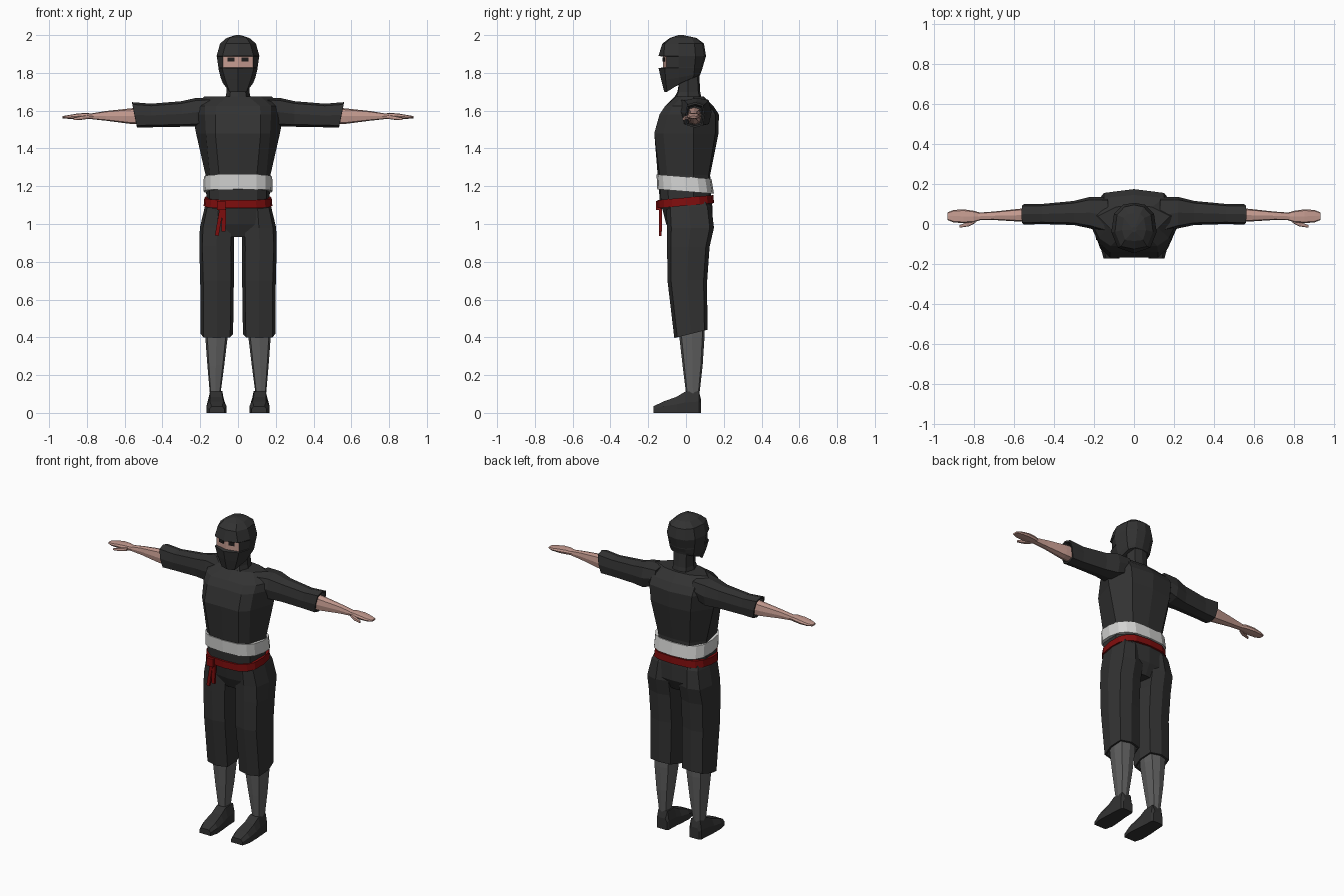
import bpy, math
from mathutils import Vector


def mat(name, r, g, b):
    m = bpy.data.materials.new(name)
    m.diffuse_color = (r, g, b, 1)
    return m


CLOTH = mat("black_cloth", 0.032, 0.032, 0.032)
GREY = mat("grey_wrap", 0.115, 0.115, 0.115)
WHITE = mat("white_sash", 0.66, 0.66, 0.65)
RED = mat("red_belt", 0.21, 0.004, 0.004)
SKIN = mat("skin", 0.56, 0.33, 0.28)
DARK = mat("eye_dark", 0.015, 0.013, 0.013)


def loft(name, rings, mats, side=1, rule=None):
    """Skin a list of closed rings and cap both ends."""
    n = len(rings[0])
    verts = [(p[0] * side, p[1], p[2]) for r in rings for p in r]
    faces = []
    for i in range(len(rings) - 1):
        for j in range(n):
            k = (j + 1) % n
            faces.append((i*n + j, i*n + k, (i+1)*n + k, (i+1)*n + j))
    faces.append(tuple(range(n))[::-1])
    faces.append(tuple((len(rings) - 1) * n + j for j in range(n)))
    if side < 0:
        faces = [f[::-1] for f in faces]
    me = bpy.data.meshes.new(name)
    me.from_pydata(verts, [], faces)
    for m in mats:
        me.materials.append(m)
    if rule:
        for f in me.polygons:
            f.material_index = rule(f.center)
    ob = bpy.data.objects.new(name, me)
    bpy.context.collection.objects.link(ob)
    return ob


def half(z, *pts):
    """Mirror a front-to-back half outline; a third value overrides z."""
    p = [(q[0], q[1], q[2] if len(q) > 2 else z) for q in pts]
    return p + [(-a, b, c) for a, b, c in p[-2:0:-1]]


def octagon(x0, x1, y0, y1):
    out = []
    for k in range(8):
        s = 1.0 if k % 2 == 0 else 1.16
        a = k * math.pi / 4
        out.append(((x0+x1)/2 + (x1-x0)/2 * s * math.cos(a),
                    (y0+y1)/2 + (y1-y0)/2 * s * math.sin(a)))
    return out


def level(z, x0, x1, y0, y1, tilt=0):
    return [(a, b, z + tilt * b) for a, b in octagon(x0, x1, y0, y1)]


def section(x, y0, y1, z0, z1, lean=0):
    m = (z0 + z1) / 2
    return [(x + lean * (b - m), a, b) for a, b in octagon(y0, y1, z0, z1)]


def box(name, p, size, m, rot=(0, 0, 0)):
    bpy.ops.mesh.primitive_cube_add(size=1, location=p, rotation=rot)
    ob = bpy.context.object
    ob.name = name
    ob.scale = size
    ob.data.materials.append(m)


# Tunic
loft("tunic", [
    half(1.08, (0, -.135), (.10, -.13), (.15, -.09), (.165, .04), (.10, .125), (0, .135)),
    half(1.26, (0, -.15), (.10, -.14), (.15, -.10), (.172, .04), (.11, .12), (0, .128)),
    half(1.48, (0, -.166), (.12, -.168), (.17, -.12), (.222, .04), (.14, .155), (0, .172)),
    half(1.58, (0, -.135), (.12, -.14), (.175, -.095), (.24, .04), (.15, .155), (0, .174)),
    half(1.625, (0, -.105), (.115, -.11), (.175, -.07), (.23, .04), (.15, .13), (0, .145)),
    half(1.675, (0, -.06), (.055, -.05), (.12, -.02), (.18, .04), (.09, .085), (0, .095)),
], [CLOTH])

# Neck and head
loft("neck", [
    half(1.63, (0, -.085), (.05, -.065), (.075, .01), (.05, .08), (0, .09)),
    half(1.70, (0, -.045), (.04, -.04), (.06, .01), (.045, .065), (0, .075)),
    half(1.80, (0, -.03), (.04, -.03), (.06, .01), (.045, .06), (0, .07)),
], [CLOTH])

SIDES = [(.104, -.04), (.09, .045), (.05, .078), (0, .088)]
loft("hood", [
    half(1.70, (0, -.115), (.045, -.10), (.08, -.03, 1.745), (.075, .04, 1.775),
         (.045, .066, 1.785), (0, .074, 1.785)),
    half(1.765, (0, -.132), (.068, -.108), (.092, -.036, 1.775), (.083, .042, 1.79),
         (.047, .07, 1.80), (0, .078, 1.80)),
    half(1.825, (0, -.145), (.084, -.112), *SIDES),
    half(1.829, (0, -.122), (.080, -.104), *SIDES),
    half(1.886, (0, -.122), (.080, -.104), (.112, -.04), (.1, .05), (.055, .095), (0, .105)),
    half(1.89, (0, -.146), (.082, -.118), (.113, -.04), (.1, .05), (.055, .096), (0, .106)),
    half(1.955, (0, -.125), (.065, -.112), (.095, -.04), (.085, .045), (.048, .085), (0, .095)),
    half(1.985, (0, -.085), (.045, -.08), (.06, -.03), (.05, .03), (.03, .05), (0, .055)),
    half(2.0, (0, -.04), (.008, -.038), (.012, -.03), (.01, -.02), (.006, -.016), (0, -.015)),
], [CLOTH, SKIN], rule=lambda c: int(1.84 < c.z < 1.88 and c.y < -.1))

for s in (-1, 1):
    # Eyes
    box("eye", (s * .036, -.1155, 1.871), (.037, .008, .022), DARK, (0, 0, s * .22))

    # Sleeve with a hollow cuff
    loft("sleeve", [
        section(.13, -.05, .135, 1.55, 1.668),
        section(.22, -.022, .135, 1.515, 1.668),
        section(.30, -.005, .115, 1.515, 1.65),
        section(.46, 0, .10, 1.512, 1.637),
        section(.548, -.003, .10, 1.51, 1.645, .2),
        section(.548, .004, .092, 1.52, 1.634, .2),
        section(.51, .012, .084, 1.53, 1.625, .2),
    ], [CLOTH], s)

    # Forearm and flat hand
    loft("forearm", [
        section(.48, .01, .08, 1.525, 1.62),
        section(.57, .012, .076, 1.53, 1.612),
        section(.70, .02, .062, 1.547, 1.598),
        section(.785, .02, .056, 1.556, 1.584),
    ], [SKIN], s)
    loft("hand", [
        section(.765, .02, .056, 1.557, 1.583),
        section(.80, .008, .066, 1.557, 1.588),
        section(.85, .004, .073, 1.556, 1.585),
        section(.90, .008, .07, 1.557, 1.576),
        section(.93, .02, .058, 1.56, 1.571),
    ], [SKIN], s)
    loft("thumb", [
        section(.79, .006, .03, 1.557, 1.578),
        section(.825, -.012, .012, 1.552, 1.572),
        section(.87, -.018, -.006, 1.55, 1.562),
    ], [SKIN], s)

    # Trouser leg with a hollow hem
    loft("trouser_leg", [
        level(1.12, .03, .165, -.10, .12),
        level(1.09, .03, .176, -.105, .135),
        level(.98, .02, .202, -.10, .148),
        level(.88, .022, .205, -.10, .125),
        level(.70, .022, .20, -.098, .112),
        level(.412, .026, .198, -.062, .113, .25),
        level(.412, .036, .188, -.052, .103, .25),
        level(.47, .045, .18, -.045, .095, .25),
    ], [CLOTH], s)

    # Wrapped shin
    loft("shin", [
        level(.52, .05, .178, -.04, .10),
        level(.40, .055, .173, -.035, .098),
        level(.25, .073, .162, -.018, .088),
        level(.09, .094, .148, .002, .07),
    ], [GREY], s)

    # Shoe: y, centre, base half width, top half width, shoulder, top height
    shoe = []
    for y, cx, wb, wt, zs, zt in [(.08, .113, .034, .022, .05, .07),
                                  (.068, .115, .042, .032, .06, .115),
                                  (-.005, .116, .046, .031, .055, .112),
                                  (-.05, .115, .050, .032, .045, .085),
                                  (-.12, .113, .053, .036, .035, .06),
                                  (-.172, .112, .040, .028, .02, .035)]:
        shoe.append([(cx - wb, y, 0), (cx + wb, y, 0), (cx + wb, y, zs),
                     (cx + wt, y, zt), (cx - wt, y, zt), (cx - wb, y, zs)])
    loft("shoe", shoe, [CLOTH], s)

# Seat of the trousers, narrowing to the crotch
loft("trouser_seat", [
    half(.93, (0, -.07), (.045, -.07), (.05, .02), (.045, .10), (0, .105)),
    half(1.0, (0, -.105), (.09, -.095), (.12, .02), (.09, .135), (0, .14)),
    half(1.09, (0, -.128), (.13, -.10), (.17, .02), (.12, .125), (0, .14)),
    half(1.13, (0, -.13), (.12, -.11), (.168, .02), (.11, .125), (0, .135)),
], [CLOTH])


def band(name, m, z_low, z_high, tilt, low, high):
    """Rounded-box band around the waist; low and high are (rx, front, back)."""
    rings = []
    for z, (rx, f, b) in ((z_low, low), (z_high, high)):
        ring = []
        for k in range(16):
            a = k * math.pi / 8
            c, s = math.cos(a), math.sin(a)
            x = math.copysign(abs(c) ** .65, c) * rx
            y = (f + b) / 2 + math.copysign(abs(s) ** .75, s) * (b - f) / 2
            ring.append((x, y, z + tilt * y))
        rings.append(ring)
    loft(name, rings, [m])


# Sash and belt
band("sash", WHITE, 1.172, 1.25, -.08, (.183, -.152, .148), (.181, -.156, .135))
band("belt", RED, 1.097, 1.14, .09, (.182, -.15, .148), (.178, -.15, .145))

# Belt knot and hanging ends
box("belt_knot", (-.088, -.148, 1.098), (.045, .024, .05), RED)
box("belt_end", (-.1, -.137, 1.01), (.02, .014, .145), RED, (0, .17, 0))
box("belt_end", (-.075, -.135, 1.02), (.022, .014, .12), RED, (0, .03, 0))
